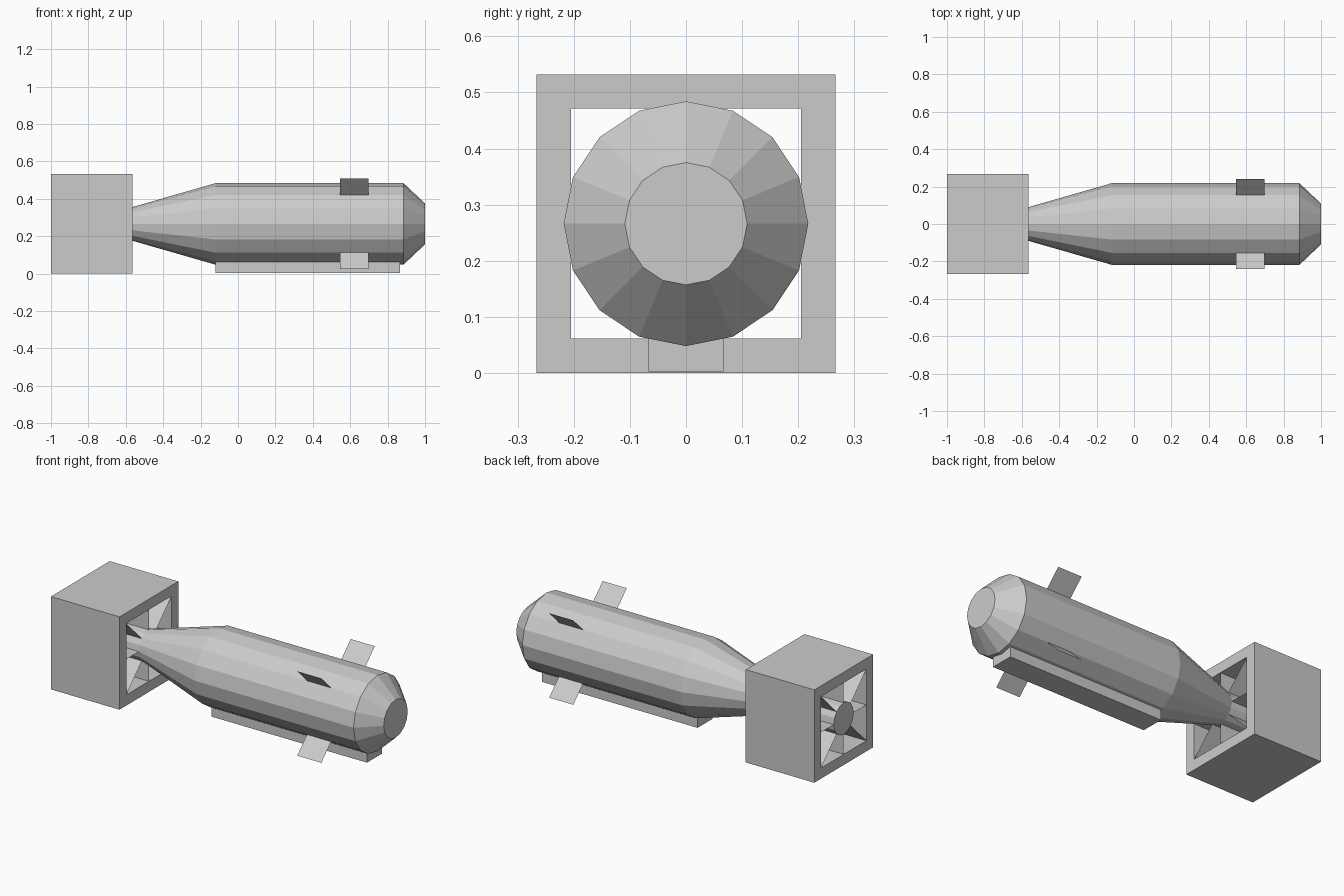
import bpy, bmesh, math

if "Cube" in bpy.data.objects:
    bpy.data.objects.remove(bpy.data.objects["Cube"])

CZ = 0.266          # height of the long axis
SIDES = 16


def make(name, verts, faces):
    mesh = bpy.data.meshes.new(name)
    mesh.from_pydata(verts, [], faces)
    mesh.update()
    obj = bpy.data.objects.new(name, mesh)
    bpy.context.collection.objects.link(obj)
    return obj


def bridge_rings(n, rings, closed=False):
    faces = []
    for r in range(rings if closed else rings - 1):
        a, b = r * n, ((r + 1) % rings) * n
        faces += [(a + i, a + (i + 1) % n, b + (i + 1) % n, b + i) for i in range(n)]
    return faces


def radial_plate(name, angle, r0, r1, x0, x1):
    c, s = math.cos(angle), math.sin(angle)
    verts = [(x, r * c, CZ + r * s) for x, r in ((x0, r0), (x1, r0), (x1, r1), (x0, r1))]
    return make(name, verts, [(0, 1, 2, 3)])


# Body: faceted profile swept round the x axis
profile = [(-1.0, 0.09), (-0.565, 0.09), (-0.12, 0.218), (0.885, 0.218), (1.0, 0.109)]
verts = [(x, r * math.cos(2 * math.pi * i / SIDES), CZ + r * math.sin(2 * math.pi * i / SIDES))
         for x, r in profile for i in range(SIDES)]
last = (len(profile) - 1) * SIDES
faces = bridge_rings(SIDES, len(profile))
faces += [tuple(range(SIDES)), tuple(range(last + SIDES - 1, last - 1, -1))]
body = make("body", verts, faces)

# Tail box: square tube with thick walls, open at both ends
corners = [(-1, -1), (1, -1), (1, 1), (-1, 1)]
loops = [(-1.0, 0.266), (-0.565, 0.266), (-0.565, 0.205), (-1.0, 0.205)]
verts = [(x, h * y, CZ + h * z) for x, h in loops for y, z in corners]
tail_box = make("tail_box", verts, bridge_rings(4, 4, closed=True))

# Tail vanes: thin plates joining the body to the box
for i in range(8):
    reach = 0.205 * (math.sqrt(2) if i % 2 else 1)
    radial_plate(f"tail_vane_{i + 1}", i * math.pi / 4, 0.08, reach, -1.0, -0.565)

# Small diagonal fins near the nose
for i in range(4):
    radial_plate(f"nose_fin_{i + 1}", math.pi / 4 + i * math.pi / 2, 0.2, 0.342, 0.545, 0.698)

# Skid rail under the body
bpy.ops.mesh.primitive_cube_add(size=1, location=(0.3725, 0, 0.033))
skid = bpy.context.object
skid.name = "skid_rail"
skid.scale = (0.985, 0.134, 0.06)

# Consistent outward normals on the solid parts
for obj in (body, tail_box):
    bm = bmesh.new()
    bm.from_mesh(obj.data)
    bmesh.ops.recalc_face_normals(bm, faces=bm.faces)
    bm.to_mesh(obj.data)
    bm.free()
